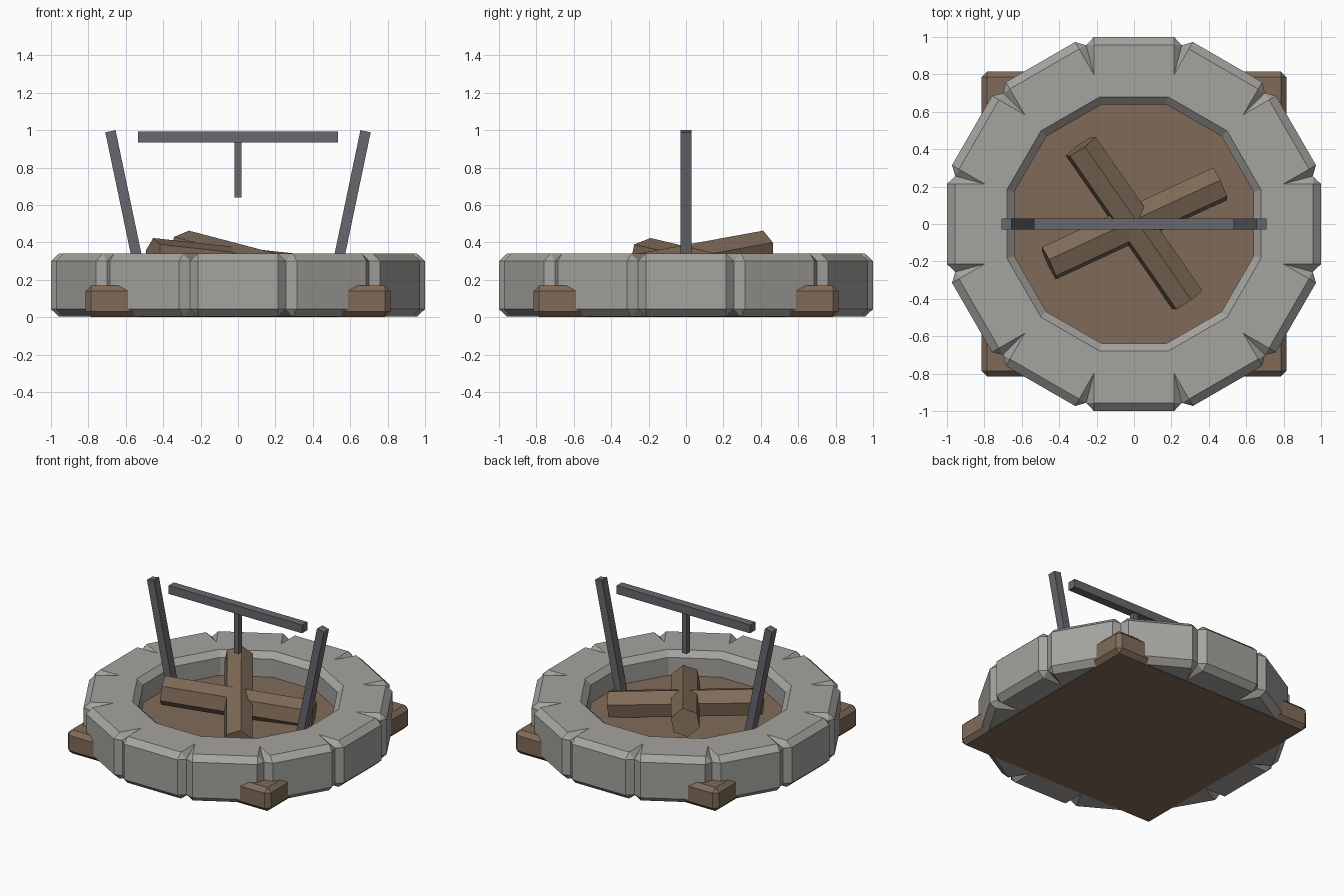
import bpy, bmesh, math
from mathutils import Vector, Matrix

if "Cube" in bpy.data.objects:
    bpy.data.objects.remove(bpy.data.objects["Cube"])


def material(name, rgb):
    m = bpy.data.materials.new(name)
    m.diffuse_color = (*rgb, 1)
    m.use_nodes = True
    m.node_tree.nodes["Principled BSDF"].inputs["Base Color"].default_value = m.diffuse_color
    return m


STONE = material("grey stone", (0.375, 0.368, 0.345))
WOOD = material("brown wood", (0.215, 0.148, 0.098))
METAL = material("dark metal", (0.138, 0.136, 0.155))


def finish(bm, name, mat):
    bmesh.ops.recalc_face_normals(bm, faces=bm.faces)
    me = bpy.data.meshes.new(name)
    bm.to_mesh(me)
    bm.free()
    me.materials.append(mat)
    ob = bpy.data.objects.new(name, me)
    bpy.context.collection.objects.link(ob)
    return ob


def box(name, mat, size, centre, tilt=0, bevel=0):
    bm = bmesh.new()
    bmesh.ops.create_cube(bm, size=1)
    bmesh.ops.scale(bm, vec=size, verts=bm.verts)
    if bevel:
        bmesh.ops.bevel(bm, geom=bm.edges[:], offset=bevel, segments=1,
                        affect='EDGES', profile=0.5)
    bm.transform(Matrix.Translation(centre) @ Matrix.Rotation(tilt, 4, 'Y'))
    return finish(bm, name, mat)


def log(name, high, low, radius, roll):
    # six-sided log between two end points, one ridge near the top
    a, b = Vector(high), Vector(low)
    d = (b - a).normalized()
    side = Vector((-d.y, d.x, 0)).normalized()
    up = d.cross(side)
    bm = bmesh.new()
    rings = []
    for p in (a, b):
        ring = []
        for k in range(6):
            t = math.radians(90 + roll + 60 * k)
            ring.append(bm.verts.new(p + radius * (side * math.cos(t) + up * math.sin(t))))
        rings.append(ring)
    for k in range(6):
        j = (k + 1) % 6
        bm.faces.new((rings[0][k], rings[0][j], rings[1][j], rings[1][k]))
    bm.faces.new(rings[0])
    bm.faces.new(rings[1])
    return finish(bm, name, WOOD)


# stone ring: twelve chamfered blocks with a V groove at every joint
TOP, BOTTOM, CH = 0.34, 0.003, 0.04
J = math.radians(15)
C, S = math.cos(J), math.sin(J)
bm = bmesh.new()
for k in range(12):
    rot = Matrix.Rotation(k * math.radians(30), 3, 'Z')

    def quad(*pts):
        bm.faces.new([bm.verts.new(rot @ Vector(p)) for p in pts])

    def points(s, z, zc):
        return dict(
            wall=(0.64, s * 0.64 * S / C, zc),
            rim=(0.68, s * 0.68 * S / C, z),
            apex=(0.825 * C, s * 0.825 * S, z),
            edge=(0.957, s * 0.214, z),
            face=(1.0, s * 0.214, zc),
            groove=(0.99 * C, s * 0.99 * S, zc))

    levels = [(TOP, TOP - CH), (BOTTOM, BOTTOM + CH)]
    P = [[points(s, *lv) for s in (-1, 1)] for lv in levels]
    for l, r in P:
        quad(l["rim"], r["rim"], r["apex"], r["edge"], l["edge"], l["apex"])
        quad(l["wall"], r["wall"], r["rim"], l["rim"])
        quad(l["edge"], r["edge"], r["face"], l["face"])
        for q in (l, r):
            quad(q["apex"], q["edge"], q["groove"])
            quad(q["edge"], q["face"], q["groove"])
    (tl, tr), (bl, br) = P
    quad(tl["face"], tr["face"], br["face"], bl["face"])
    quad(tl["wall"], tr["wall"], br["wall"], bl["wall"])
    for t, b in ((tl, bl), (tr, br)):
        quad(t["face"], t["groove"], b["groove"], b["face"])
bmesh.ops.remove_doubles(bm, verts=bm.verts, dist=0.0005)
finish(bm, "stone_ring", STONE)

# square wooden base under the ring
box("wooden_base", WOOD, (1.63, 1.63, 0.17), (0, 0, 0.085), bevel=0.03)

# crossed logs leaning on each other
log("long_log", (-0.285, 0.415, 0.365), (0.285, -0.405, 0.215), 0.1, -10)
log("cross_log", (-0.455, -0.21, 0.325), (0.46, 0.215, 0.225), 0.1, -10)

# leaning metal posts, crossbar and hanger
for s, label in ((-1, "left"), (1, "right")):
    tilt = s * math.atan2(0.138, 0.66)
    box(label + "_post", METAL, (0.056, 0.06, 0.86), (s * 0.594, 0, 0.573), tilt)
box("crossbar", METAL, (1.07, 0.06, 0.06), (0, 0, 0.963))
box("hanger", METAL, (0.037, 0.037, 0.30), (0, 0, 0.79))
